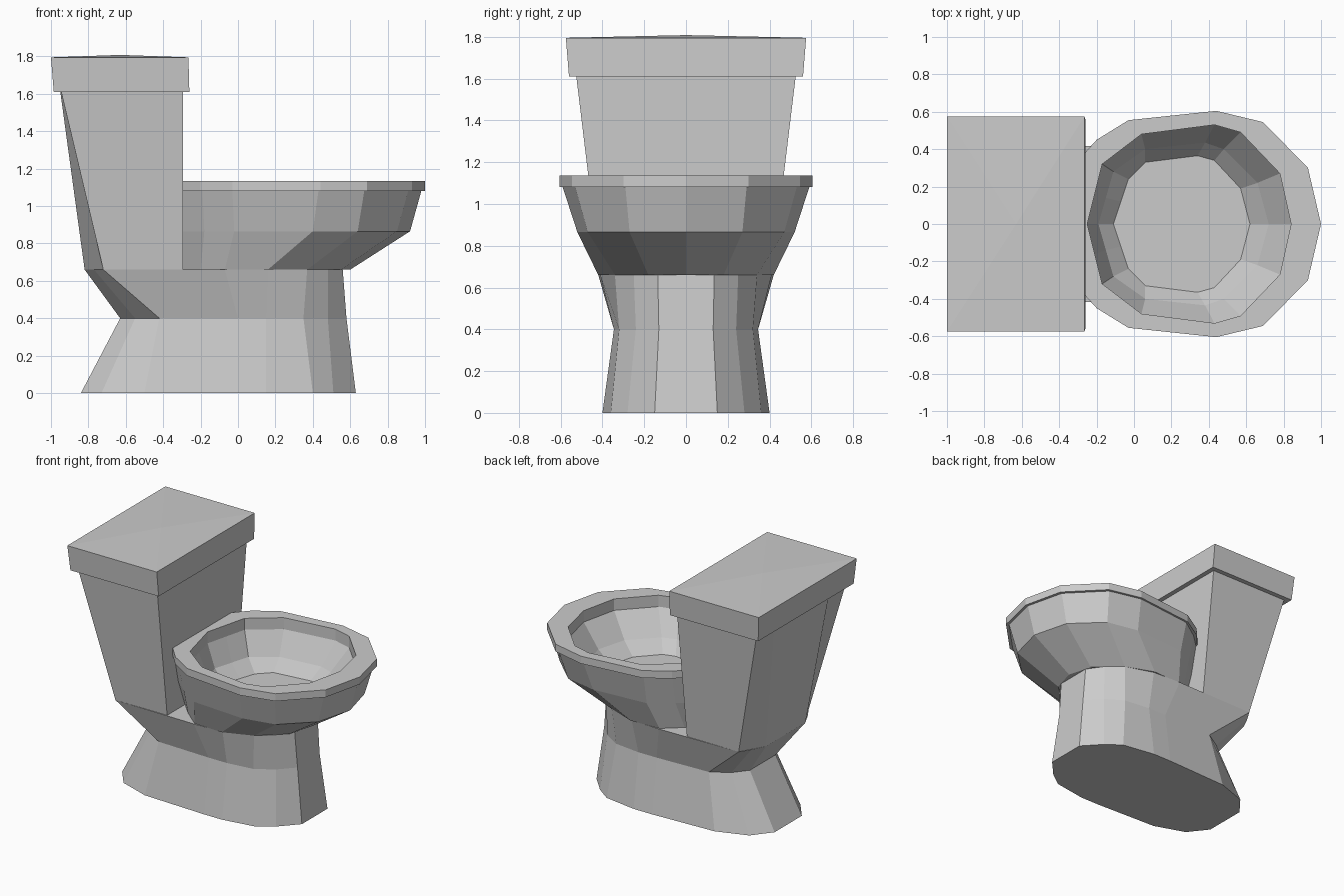
import bpy, bmesh

if "Cube" in bpy.data.objects:
    bpy.data.objects.remove(bpy.data.objects["Cube"])


def mirror_ring(half):
    """Half outline (y >= 0) -> full closed outline."""
    return half + [(x, -y) for x, y in reversed(half) if y > 0]


def loft(name, levels, cap_start=True, cap_end=True, crown=None, closed=False):
    """Skin a stack of (z, half outline) levels with flat faces."""
    bm = bmesh.new()
    rings = [[bm.verts.new((x, y, z)) for x, y in mirror_ring(h)] for z, h in levels]
    pairs = list(zip(rings, rings[1:]))
    if closed:
        pairs.append((rings[-1], rings[0]))
    n = len(rings[0])
    for a, b in pairs:
        for i in range(n):
            j = (i + 1) % n
            bm.faces.new((a[i], a[j], b[j], b[i]))
    if cap_start:
        bm.faces.new(rings[0])
    if crown:
        c = bm.verts.new(crown)
        for i in range(n):
            bm.faces.new((rings[-1][i], rings[-1][(i + 1) % n], c))
    elif cap_end:
        bm.faces.new(rings[-1])
    bmesh.ops.recalc_face_normals(bm, faces=bm.faces)
    me = bpy.data.meshes.new(name)
    bm.to_mesh(me)
    bm.free()
    ob = bpy.data.objects.new(name, me)
    bpy.context.collection.objects.link(ob)
    return ob


# Pedestal: waisted foot
loft("pedestal", [
    (0.0, [(-.84, .16), (-.73, .30), (-.5, .38), (0, .40), (.15, .40), (.4, .36), (.51, .28), (.63, .15)]),
    (0.4, [(-.63, .15), (-.55, .25), (-.42, .33), (0, .345), (.15, .345), (.35, .32), (.48, .24), (.58, .13)]),
    (0.66, [(-.82, .23), (-.77, .33), (-.72, .41), (-.07, .42), (.16, .41), (.37, .34), (.48, .25), (.56, .135)]),
])

# Tank: tapered, rear corners chamfered toward the bottom
loft("tank", [
    (0.66, [(-.82, .23), (-.72, .41), (-.295, .41)]),
    (1.61, [(-.95, .32), (-.945, .525), (-.295, .525)]),
])

# Lid: slightly crowned slab
lid = loft("tank_lid", [
    (1.61, [(-.985, 0), (-.985, .56), (-.62, .56), (-.26, .56), (-.26, 0)]),
    (1.795, [(-1.0, 0), (-1.0, .575), (-.63, .575), (-.265, .575), (-.265, 0)]),
], crown=(-.63, 0, 1.808))

# Bowl: faceted outside, hollow inside down to a flat floor
opening = [(.84, 0), (.78, .27), (.57, .49), (.43, .53), (.04, .48), (-.17, .32), (-.21, .16), (-.25, 0)]
rim = [(1.0, 0), (.93, .30), (.69, .545), (.44, .605), (-.03, .555), (-.2, .45), (-.295, .345), (-.295, 0)]
under_rim = [(.98, 0), (.91, .29), (.675, .53), (.43, .59), (-.03, .54), (-.19, .43), (-.295, .33), (-.295, 0)]
loft("bowl", [
    (0.66, [(.60, 0), (.55, .18), (.37, .34), (.16, .42), (-.07, .41), (-.2, .30), (-.295, .2), (-.295, 0)]),
    (0.865, [(.92, 0), (.85, .27), (.64, .47), (.40, .52), (-.02, .49), (-.18, .38), (-.295, .28), (-.295, 0)]),
    (1.08, under_rim),
    (1.08, opening),
    (1.05, opening),
    (0.88, [(.72, 0), (.66, .22), (.48, .40), (.38, .435), (.06, .40), (-.11, .28), (-.15, .14), (-.19, 0)]),
    (0.79, [(.62, 0), (.57, .19), (.43, .34), (.34, .365), (.06, .33), (-.03, .24), (-.07, .12), (-.11, 0)]),
])

# Seat: flat ring on the bowl
loft("seat", [(1.08, rim), (1.135, rim), (1.135, opening), (1.08, opening)],
     cap_start=False, cap_end=False, closed=True)
